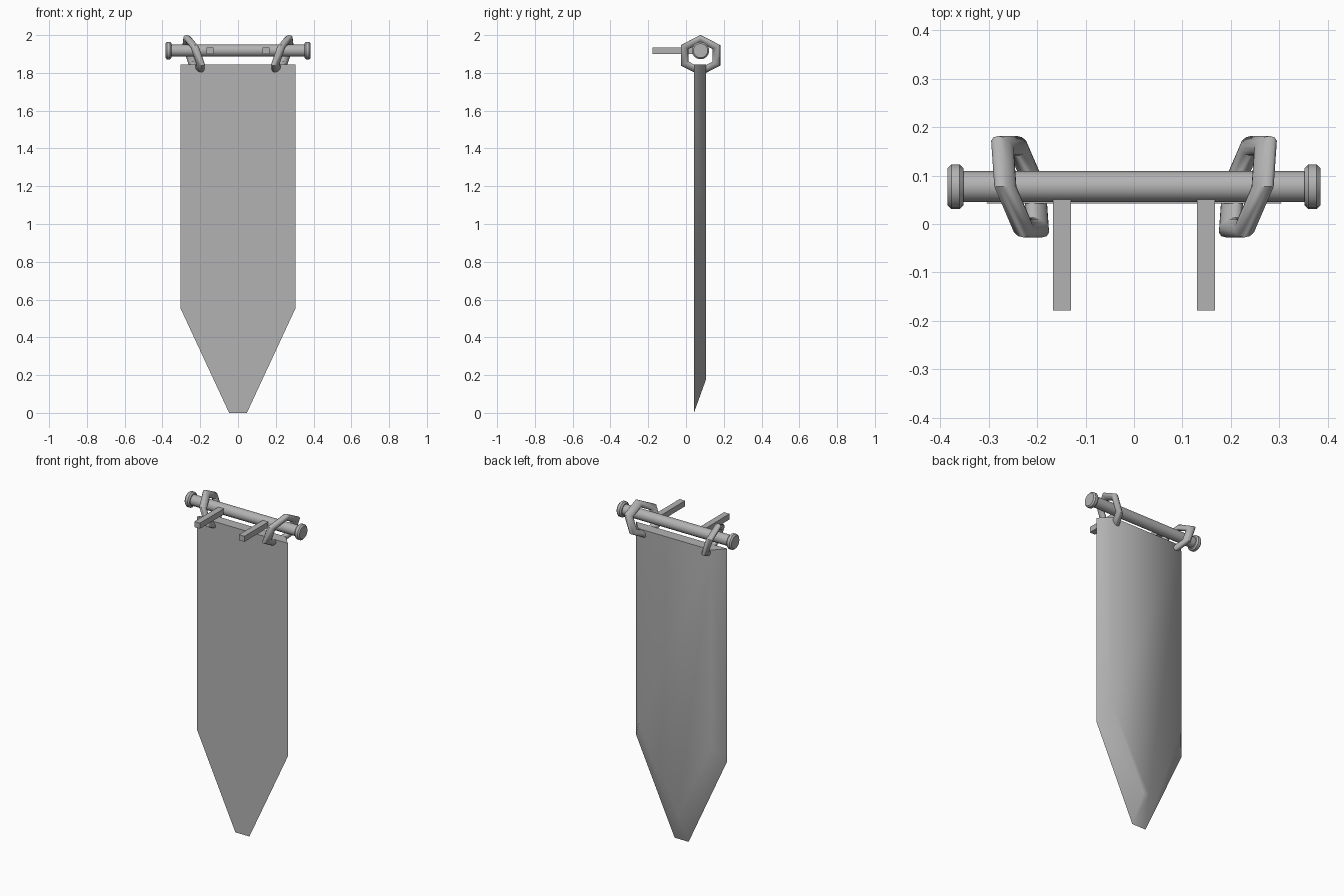
import bpy
import bmesh
from math import radians
from mathutils import Matrix

cube = bpy.data.objects.get("Cube")
if cube:
    bpy.data.objects.remove(cube)

GREY = (0.45, 0.45, 0.45, 1)
grey = bpy.data.materials.new("plain_grey")
grey.use_nodes = True
grey.diffuse_color = GREY
grey.node_tree.nodes["Principled BSDF"].inputs["Base Color"].default_value = GREY

ROD_Y, ROD_Z = 0.077, 1.918


def finish(obj, name, angle=None):
    """Name the part, give it the material and fix normals and shading."""
    obj.name = obj.data.name = name
    obj.data.materials.clear()
    obj.data.materials.append(grey)
    bm = bmesh.new()
    bm.from_mesh(obj.data)
    bmesh.ops.recalc_face_normals(bm, faces=bm.faces)
    bm.to_mesh(obj.data)
    bm.free()
    if angle:
        bpy.ops.object.select_all(action="DESELECT")
        obj.select_set(True)
        bpy.context.view_layer.objects.active = obj
        bpy.ops.object.shade_smooth_by_angle(angle=radians(angle))


def new_object(name, verts, faces, angle=None):
    mesh = bpy.data.meshes.new(name)
    mesh.from_pydata(verts, [], faces)
    obj = bpy.data.objects.new(name, mesh)
    bpy.context.collection.objects.link(obj)
    finish(obj, name, angle)


def lathe_x(name, profile, sides=16, angle=35):
    """Revolve (x, radius) points around the rod axis, with closed ends."""
    verts, faces = [], []
    for x, r in profile:
        for i in range(sides):
            p = Matrix.Rotation(radians(360 * i / sides), 3, "X").col[1] * r
            verts.append((x, ROD_Y + p.y, ROD_Z + p.z))
    for k in range(len(profile) - 1):
        for i in range(sides):
            a, b = k * sides + i, k * sides + (i + 1) % sides
            faces.append((a, b, b + sides, a + sides))
    faces.append(tuple(range(sides)))
    faces.append(tuple(range(len(verts) - sides, len(verts))))
    new_object(name, verts, faces, angle)


# Hanging cloth: pointed front outline, smaller back outline, sloped rim
front = [(0.305, 1.845), (0.305, 0.555), (0.047, 0)]
back = [(0.245, 1.845), (0.245, 0.66), (0.02, 0.18)]
verts = []
for outline, y in ((front, 0.042), (back, 0.107)):
    loop = outline + [(-x, z) for x, z in reversed(outline)]
    verts += [(x, y, z) for x, z in loop]
n = len(verts) // 2
faces = [tuple(range(n)), tuple(range(n, 2 * n))]
faces += [(i, (i + 1) % n, (i + 1) % n + n, i + n) for i in range(n)]
new_object("banner_cloth", verts, faces, 60)

# Rod
lathe_x("rod", [(-0.36, 0.032), (0.36, 0.032)])

for side, label in ((1, "left"), (-1, "right")):
    # Chamfered rod end
    knob = [(0.352, 0.038), (0.36, 0.046), (0.377, 0.046), (0.385, 0.038)]
    lathe_x(label + "_rod_knob", [(side * x, r) for x, r in knob])

    # Six-sided ring, leaning outwards at the top and back
    bpy.ops.mesh.primitive_torus_add(major_segments=6, minor_segments=12,
                                     major_radius=0.087, minor_radius=0.021)
    ring = bpy.context.object
    ring.data.transform(Matrix((
        (side * 0.35, side * 0.28, side * 1.05, side * 0.235),
        (0, 1.12, 0, ROD_Y),
        (1, 0, 0, 1.893),
        (0, 0, 0, 1))))
    finish(ring, label + "_ring", 45)

    # Square wall bracket reaching forward from the rod
    bpy.ops.mesh.primitive_cube_add(size=1)
    bracket = bpy.context.object
    bracket.data.transform(Matrix.Translation((side * 0.149, -0.0615, 1.918))
                           @ Matrix.Diagonal((0.037, 0.233, 0.034, 1)))
    finish(bracket, label + "_bracket")
